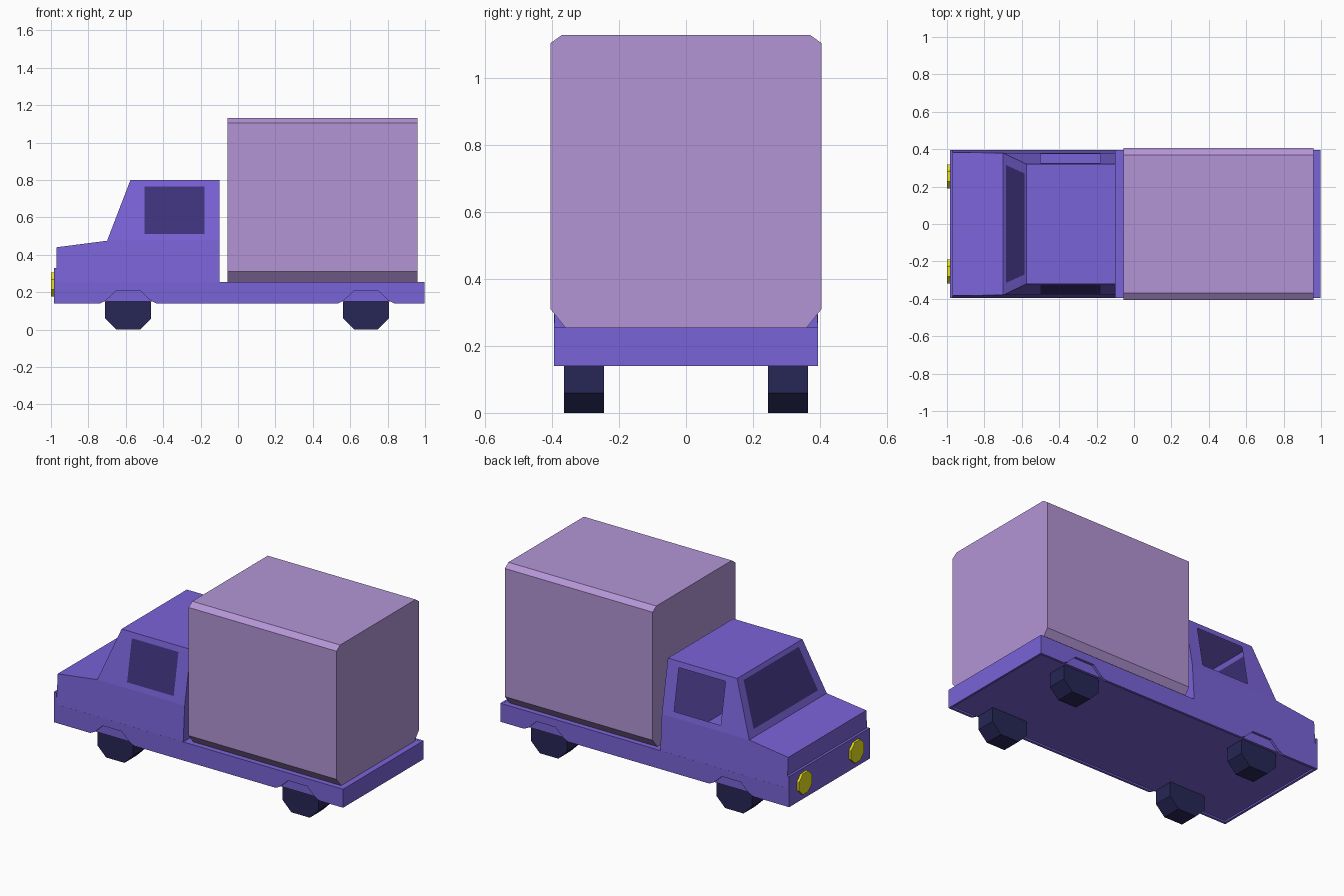
import bpy, bmesh
from mathutils import Vector

cube = bpy.data.objects.get("Cube")
if cube:
    bpy.data.objects.remove(cube, do_unlink=True)


def material(name, color):
    m = bpy.data.materials.new(name)
    m.use_nodes = True
    m.diffuse_color = (*color, 1)
    m.node_tree.nodes["Principled BSDF"].inputs["Base Color"].default_value = (*color, 1)
    return m


PURPLE = material("body_purple", (0.195, 0.125, 0.69))
LILAC = material("box_lilac", (0.45, 0.30, 0.67))
GLASS = material("dark_glass", (0.050, 0.034, 0.21))
TYRE = material("tyre_navy", (0.020, 0.020, 0.095))
YELLOW = material("lamp_yellow", (0.80, 0.74, 0.01))


def finish(name, bm, *mats):
    bmesh.ops.remove_doubles(bm, verts=bm.verts, dist=0.0005)
    bmesh.ops.recalc_face_normals(bm, faces=bm.faces)
    me = bpy.data.meshes.new(name)
    bm.to_mesh(me)
    bm.free()
    for m in mats:
        me.materials.append(m)
    ob = bpy.data.objects.new(name, me)
    bpy.context.collection.objects.link(ob)
    return ob


def prism(name, points, axis, lo, hi, mat):
    """Extrude a 2D outline along x or y."""
    bm = bmesh.new()

    def place(u, z, d):
        return (u, d, z) if axis == "y" else (d, u, z)

    face = bm.faces.new([bm.verts.new(place(u, z, lo)) for u, z in points])
    ext = bmesh.ops.extrude_face_region(bm, geom=[face])
    verts = [g for g in ext["geom"] if isinstance(g, bmesh.types.BMVert)]
    bmesh.ops.translate(bm, verts=verts, vec=Vector(place(0, 0, hi - lo)))
    return finish(name, bm, mat)


def rect(u0, u1, z0, z1):
    return [(u0, z0), (u1, z0), (u1, z1), (u0, z1)]


def octagon(u, z, w, h, cut):
    """Octagon with half sizes w, h and corner cuts."""
    return [(u - w + cut, z - h), (u + w - cut, z - h), (u + w, z - h + cut), (u + w, z + h - cut),
            (u + w - cut, z + h), (u - w + cut, z + h), (u - w, z + h - cut), (u - w, z - h + cut)]


AXLES = (-0.587, 0.685)

# Chassis: slab, side skirts with wheel arches, end plates
prism("chassis_floor", rect(-0.97, 0.985, 0.15, 0.254), "y", -0.38, 0.38, PURPLE)
skirt = [(-0.985, 0.255), (-0.985, 0.14)]
for ax in AXLES:
    skirt += [(ax - 0.15, 0.14), (ax - 0.12, 0.155), (ax - 0.065, 0.207),
              (ax + 0.065, 0.207), (ax + 0.12, 0.155), (ax + 0.15, 0.14)]
skirt += [(0.995, 0.14), (0.995, 0.255)]
for side, s in (("right", -1), ("left", 1)):
    prism("side_skirt_" + side, skirt, "y", s * 0.38, s * 0.395, PURPLE)
prism("front_bumper", rect(-0.395, 0.395, 0.14, 0.33), "x", -0.985, -0.97, PURPLE)
prism("rear_bumper", rect(-0.395, 0.395, 0.14, 0.255), "x", 0.985, 0.998, PURPLE)

# Wheels
for end, ax in zip(("front", "rear"), AXLES):
    for side, s in (("right", -1), ("left", 1)):
        prism(f"wheel_{end}_{side}", octagon(ax, 0.103, 0.123, 0.103, 0.06),
              "y", s * 0.245, s * 0.365, TYRE)

# Headlamps
for side, s in (("right", -1), ("left", 1)):
    prism("headlamp_" + side, octagon(s * 0.255, 0.242, 0.064, 0.064, 0.037),
          "x", -1.0, -0.984, YELLOW)

# Cargo box with chamfered long edges
half = [(0.36, 0.254), (0.405, 0.31), (0.405, 1.105), (0.37, 1.13)]
prism("cargo_box", half + [(-y, z) for y, z in reversed(half)], "x", -0.055, 0.96, LILAC)

# Cab: hollow shell that narrows towards the roof
BELT, ROOF, BACK = 0.475, 0.80, -0.10


def width(z):
    if z <= BELT:
        return 0.395 - 0.015 * (z - 0.25) / (BELT - 0.25)
    return 0.38 - 0.06 * (z - BELT) / (ROOF - BELT)


bm = bmesh.new()


def add(points, mat=0):
    f = bm.faces.new([bm.verts.new(p) for p in points])
    f.material_index = mat


def framed(outer, inner, glazed):
    """Wall panel around a window opening, with or without a pane."""
    for i in range(4):
        j = (i + 1) % 4
        add([outer[i], outer[j], inner[j], inner[i]])
    if glazed:
        add(inner, 1)


def across(a, b):
    """Full-width quad between two profile points."""
    (xa, za), (xb, zb) = a, b
    add([(xa, -width(za), za), (xa, width(za), za), (xb, width(zb), zb), (xb, -width(zb), zb)])


def on_side(points, s):
    return [(x, s * width(z), z) for x, z in points]


lower = [(-0.97, 0.25), (-0.97, 0.44), (-0.70, BELT), (BACK, BELT), (BACK, 0.25)]
upper = [(-0.70, BELT), (BACK, BELT), (BACK, ROOF), (-0.575, ROOF)]
for s in (-1, 1):
    add(on_side(lower, s))
    framed(on_side(upper, s), on_side(rect(-0.50, -0.18, 0.51, 0.765), s), s < 0)
across(lower[0], lower[1])      # nose
across(lower[1], lower[2])      # bonnet
across(upper[3], upper[2])      # roof
across(lower[4], lower[3])      # back wall
across(upper[1], upper[2])
windscreen = [(-0.70, -0.38, BELT), (-0.70, 0.38, BELT), (-0.575, 0.32, ROOF), (-0.575, -0.32, ROOF)]
pane = [(-0.685, -0.315, 0.514), (-0.685, 0.315, 0.514), (-0.585, 0.27, 0.774), (-0.585, -0.27, 0.774)]
framed(windscreen, pane, True)
finish("cab", bm, PURPLE, GLASS)
